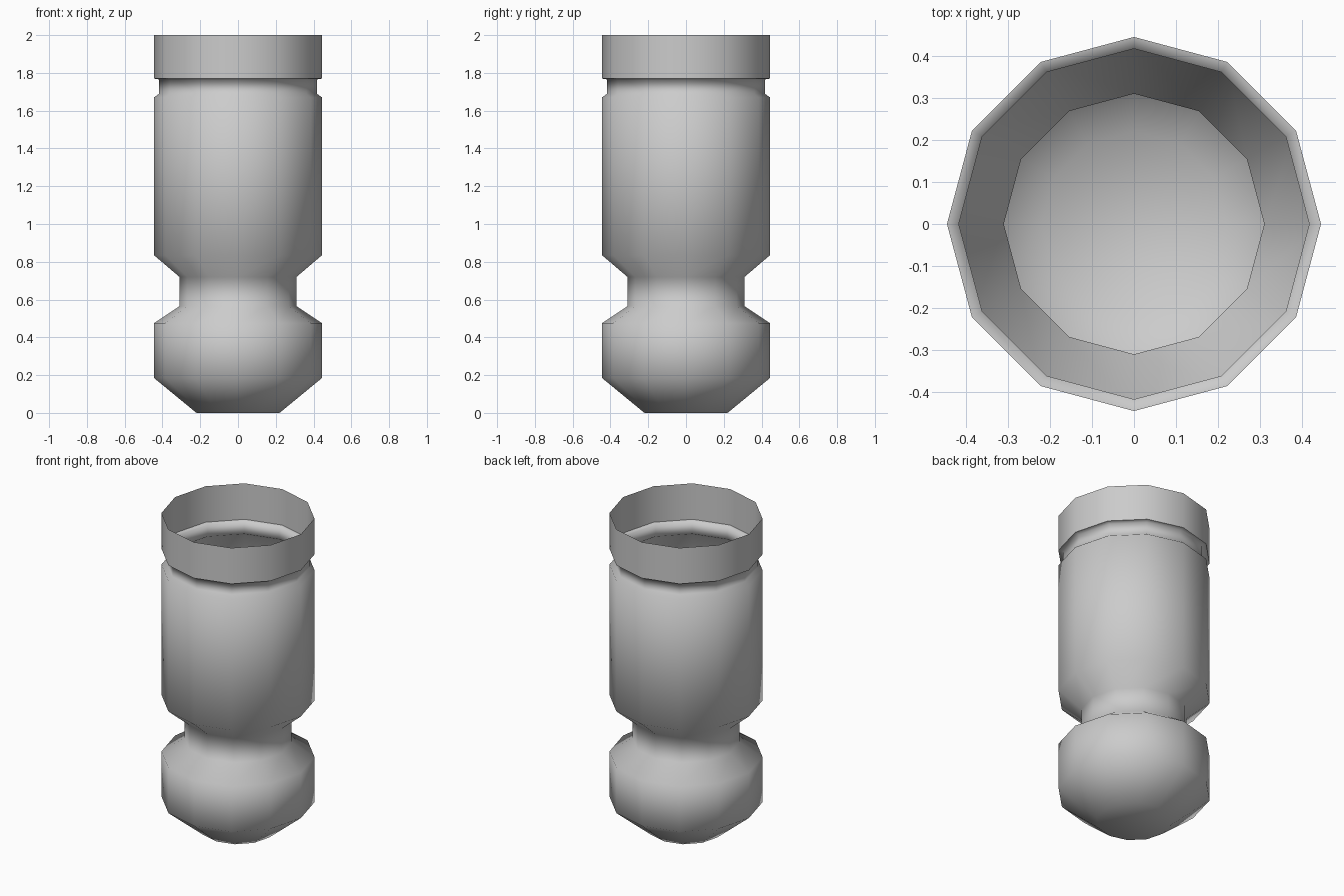
import bpy, bmesh, math

if "Cube" in bpy.data.objects:
    bpy.data.objects.remove(bpy.data.objects["Cube"])

SIDES = 12

# Half profile (radius, height) from the base to the open rim
profile = [(0.22, 0.0), (0.445, 0.185), (0.445, 0.475),   # rounded foot
           (0.31, 0.565), (0.31, 0.72),                   # neck
           (0.445, 0.835), (0.445, 1.67),                 # main tube
           (0.417, 1.69), (0.417, 1.765),                 # groove
           (0.445, 1.77), (0.445, 2.0)]                   # rim band

bm = bmesh.new()
rings = []
for r, z in profile:
    rings.append([bm.verts.new((r * math.cos(math.tau * i / SIDES),
                                r * math.sin(math.tau * i / SIDES), z))
                  for i in range(SIDES)])

# Walls: a single thin sheet, open at the top
for low, high in zip(rings, rings[1:]):
    for i in range(SIDES):
        j = (i + 1) % SIDES
        bm.faces.new((low[i], low[j], high[j], high[i]))

# Closed base
bm.faces.new(rings[0][::-1])

# Smooth shading, crisp only where the rim band meets the groove
for f in bm.faces:
    f.smooth = True
for i in range(SIDES):
    bm.edges.get((rings[9][i], rings[9][(i + 1) % SIDES])).smooth = False

mesh = bpy.data.meshes.new("vessel_body")
bm.to_mesh(mesh)
bm.free()
body = bpy.data.objects.new("vessel_body", mesh)
bpy.context.collection.objects.link(body)
